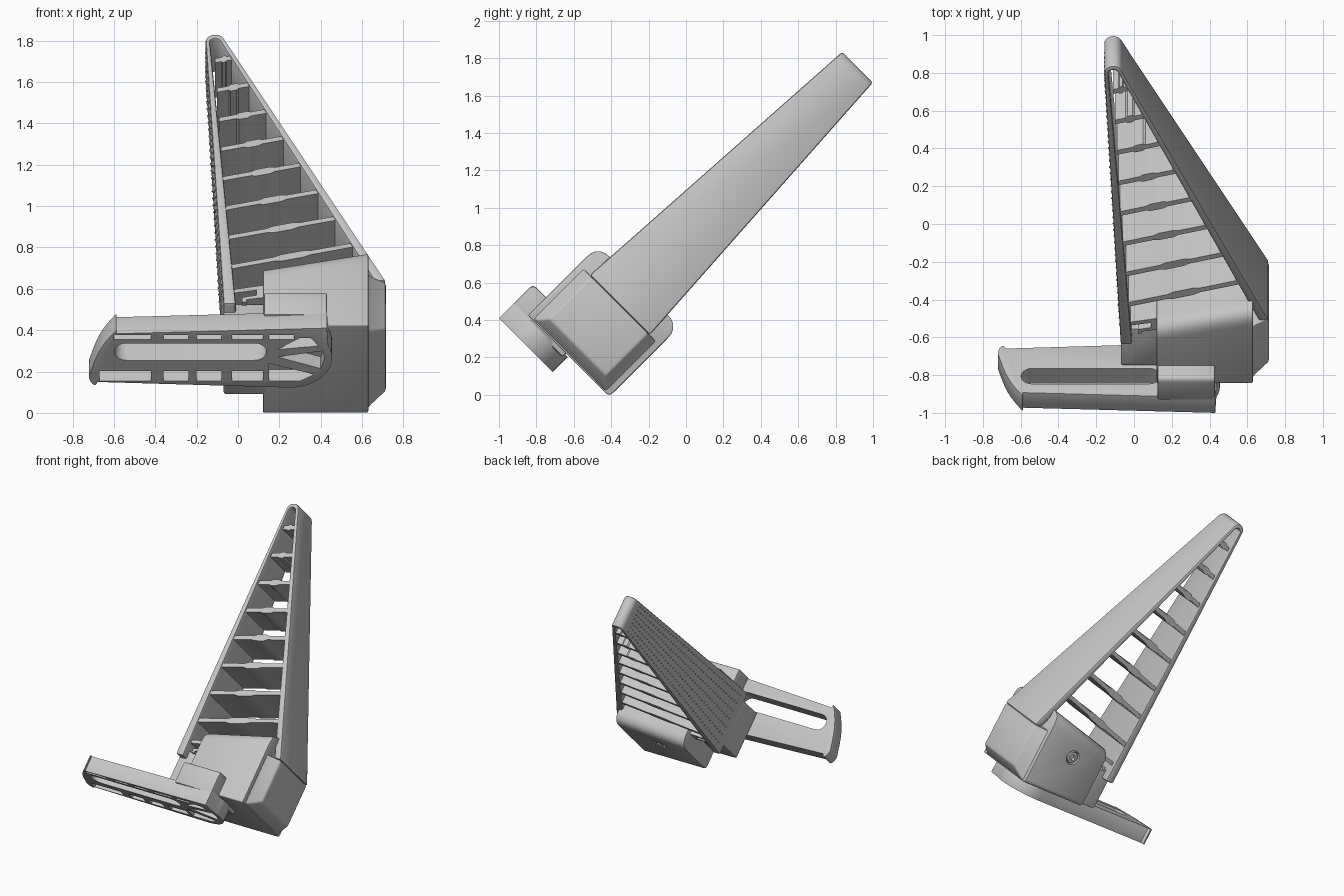
import bpy, bmesh, math
from mathutils import Vector, Matrix

if "Cube" in bpy.data.objects:
    bpy.data.objects.remove(bpy.data.objects["Cube"])

grey = bpy.data.materials.new("light_grey")
grey.use_nodes = True
grey.diffuse_color = (0.56, 0.56, 0.56, 1)
grey.node_tree.nodes["Principled BSDF"].inputs["Base Color"].default_value = grey.diffuse_color

TILT = math.radians(45)   # everything is built flat, then leaned back
MID = 0.59                # centre plane of arm and housing


def finish(name, bm, bevel=0.0, cutters=()):
    """Make an object from a bmesh, cut it, soften it and lean it back."""
    bmesh.ops.recalc_face_normals(bm, faces=bm.faces)
    mesh = bpy.data.meshes.new(name)
    bm.to_mesh(mesh)
    bm.free()
    obj = bpy.data.objects.new(name, mesh)
    bpy.context.collection.objects.link(obj)
    mesh.materials.append(grey)
    obj.rotation_euler.x = TILT
    bpy.context.view_layer.update()
    bpy.ops.object.select_all(action='DESELECT')
    obj.select_set(True)
    bpy.context.view_layer.objects.active = obj
    if bevel:
        mod = obj.modifiers.new("soft_edges", 'BEVEL')
        mod.width, mod.segments = bevel, 2
        mod.limit_method, mod.angle_limit = 'ANGLE', math.radians(50)
        bpy.ops.object.modifier_apply(modifier=mod.name)
    for cutter in cutters:
        mod = obj.modifiers.new("cut", 'BOOLEAN')
        mod.operation, mod.solver, mod.object = 'DIFFERENCE', 'EXACT', cutter
        bpy.ops.object.modifier_apply(modifier=mod.name)
        bpy.data.objects.remove(cutter)
    bpy.ops.object.shade_smooth_by_angle(angle=math.radians(35))
    return obj


def add_prism(bm, pts, place):
    """Join two copies of an outline; place(a, b, side) gives each corner."""
    low, high = [[bm.verts.new(place(a, b, s)) for a, b in pts] for s in (0, 1)]
    bm.faces.new(low)
    bm.faces.new(high[::-1])
    for i in range(len(pts)):
        j = (i + 1) % len(pts)
        bm.faces.new((low[i], low[j], high[j], high[i]))


def prism(name, pts, place, bevel=0.0, cutters=()):
    bm = bmesh.new()
    add_prism(bm, pts, place)
    return finish(name, bm, bevel, cutters)


def along_x(lo, hi):
    return lambda u, v, s: (hi if s else lo, u, v)


def along_u(lo, hi):
    return lambda x, v, s: (x, hi if s else lo, v)


def along_v(lo, hi):
    return lambda x, u, s: (x, u, hi if s else lo)


def rounded(corners, steps=5):
    """Round each (a, b, radius) corner of an outline."""
    out = []
    for i, (a, b, r) in enumerate(corners):
        p = Vector((a, b))
        if r == 0:
            out.append((a, b))
            continue
        q0 = p + (Vector(corners[i - 1][:2]) - p).normalized() * r
        q1 = p + (Vector(corners[(i + 1) % len(corners)][:2]) - p).normalized() * r
        for k in range(steps + 1):
            t = k / steps
            out.append(tuple(q0 * (1 - t) ** 2 + p * 2 * t * (1 - t) + q1 * t * t))
    return out


def arc(cx, cy, r, start, end, n=10):
    angles = [math.radians(start + (end - start) * i / n) for i in range(n + 1)]
    return [(cx + r * math.cos(a), cy + r * math.sin(a)) for a in angles]


def circle(cx, cy, r, n=24):
    return arc(cx, cy, r, 0, 360 * (n - 1) / n, n - 1)


# Tapered arm frame
def half_width(u):
    return 0.2265 - 0.0615 * (u - 0.09)


def arm_place(inset=0.0):
    return lambda x, u, s: (x, u, MID + (1 if s else -1) * (half_width(u) - inset))


def left_outer(u):
    return -0.07 - 0.0454 * (u + 0.08)


def right_inner(u):
    return 0.66 - 0.428 * (u - 0.09)


frame = [(-0.07, -0.08)] + arc(-0.11, 1.84, 0.047, 180, 20) + [(0.715, 0.09), (0.66, 0.09)]
frame += arc(-0.11, 1.83, 0.025, 20, 180, 8) + [(-0.01, -0.08)]
prism("arm_frame", frame, arm_place(), 0.012)

# Slanted ribs, each thicker in the middle
SLOPE = 0.27
bm = bmesh.new()
for k in range(8):
    u0 = 1.70 - 0.215 * k
    x0 = left_outer(u0) + 0.04
    x1 = (right_inner(u0) + 0.428 * SLOPE * x0) / (1 + 0.428 * SLOPE) + 0.01
    stations = [(0, 0.015), (0.36, 0.015), (0.42, 0.024), (0.6, 0.024), (0.66, 0.015), (1, 0.015)]
    top, low = [], []
    for t, half in stations:
        x = x0 + (x1 - x0) * t
        u = u0 + SLOPE * (x - x0)
        top.append((x, u + half))
        low.append((x, u - half))
    add_prism(bm, low + top[::-1], arm_place(0.008))
finish("arm_ribs", bm)

# Grip studs on the outer face of the arm
bm = bmesh.new()
for i in range(40):
    u = 0.02 + i * 0.045
    for j in range(-3, 4):
        v = MID + j * half_width(u) * 0.26
        spot = Matrix.Translation((left_outer(u) - 0.001, u, v))
        bmesh.ops.create_cone(bm, segments=6, radius1=0.006, radius2=0.003, depth=0.009,
                              matrix=spot @ Matrix.Rotation(-math.pi / 2, 4, 'Y'))
finish("grip_studs", bm)

# Housing with a slanted inner end and a bolt hole
BOLT = (0.37, -0.01)
side = rounded([(-0.297, 0.283, 0.03), (0.235, 0.283, 0.09),
                (0.235, 0.898, 0.09), (-0.297, 0.898, 0.01)])


def housing_place(u, v, s):
    return (0.63 if s else 0.12, u - (0.115 if u > 0 and not s else 0), v)


bolt_hole = prism("bolt_hole_cutter", circle(*BOLT, 0.05), along_v(0.2, 0.315))
bolt_hole.hide_render = True
prism("housing", side, housing_place, 0.018, [bolt_hole])

hex_cut = prism("hex_cutter", circle(*BOLT, 0.022, 6), along_v(0.2, 0.31))
hex_cut.hide_render = True
prism("bolt_head", circle(*BOLT, 0.04), along_v(0.285, 0.33), 0.004, [hex_cut])

# Flared shoulder that meets the sloping side of the arm
shoulder = [(0.56, 0.31), (0.625, 0.31), (0.645, 0.335), (0.715, 0.375),
            (0.715, 0.805), (0.645, 0.845), (0.625, 0.87), (0.56, 0.87)]


def shoulder_place(x, v, s):
    return (x, 0.09 if s else -0.297 + max(0, x - 0.625) * 0.75, v)


prism("housing_shoulder", shoulder, shoulder_place, 0.012)

# Tongue beside the housing and the small spring catch
tongue = rounded([(-0.07, -0.297, 0.02), (0.14, -0.297, 0), (0.14, -0.02, 0), (-0.07, -0.02, 0)])
prism("tongue", tongue, along_v(0.42, 0.765), 0.008)
catch = [(-0.02, 0.03), (0.09, 0.05), (0.09, 0.015), (0.02, 0.0), (0.02, -0.03),
         (0.04, -0.03), (0.04, -0.015), (0.13, 0.0), (0.13, 0.085), (-0.02, 0.055)]
prism("spring_catch", catch, along_v(0.39, 0.79))

# Slotted plate with shallow pockets on its face
PLATE_FRONT, PLATE_BACK = -0.417, -0.304
outline = rounded([(-0.58, 0.997, 0.04), (-0.67, 0.86, 0.1), (-0.725, 0.65, 0.03),
                   (-0.69, 0.59, 0.04)])
outline += arc(0.25, 0.795, 0.205, -90, 25, 14) + [(0.43, 0.997)]
bm = bmesh.new()
slot = arc(0.08, 0.835, 0.058, -90, 90) + arc(-0.54, 0.835, 0.058, 90, 270)
add_prism(bm, slot, along_u(-0.5, -0.2))
slot_cutter = finish("slot_cutter", bm)
slot_cutter.hide_render = True

bm = bmesh.new()
for x0, x1 in ((-0.6, -0.42), (-0.36, -0.24), (-0.2, -0.08), (-0.03, 0.12)):
    start = x0 - 0.07 if x0 < -0.5 else x0
    for a, lo, hi in ((x0, 0.92, 0.95), (start, 0.635, 0.705)):
        add_prism(bm, [(a, lo), (x1, lo), (x1, hi), (a, hi)], along_u(-0.5, -0.337))
triangles = [[(0.15, 0.92), (0.27, 0.92), (0.27, 0.95), (0.15, 0.95)],
             [(0.15, 0.635), (0.3, 0.635), (0.37, 0.68), (0.15, 0.755)],
             [(0.19, 0.80), (0.4, 0.72), (0.42, 0.79), (0.41, 0.84)],
             [(0.19, 0.85), (0.39, 0.875), (0.35, 0.93), (0.3, 0.93)]]
for tri in triangles:
    add_prism(bm, tri, along_u(-0.5, -0.337))
pocket_cutter = finish("pocket_cutter", bm)
pocket_cutter.hide_render = True
prism("slotted_plate", outline, along_u(PLATE_FRONT, PLATE_BACK), 0.006,
      [slot_cutter, pocket_cutter])

# Mounting block joining the plate to the housing
block = rounded([(PLATE_BACK - 0.02, 0.61, 0), (-0.16, 0.61, 0), (-0.16, 0.997, 0.03),
                 (PLATE_BACK - 0.02, 0.997, 0)])
prism("mounting_block", block, along_x(0.125, 0.43), 0.01)
